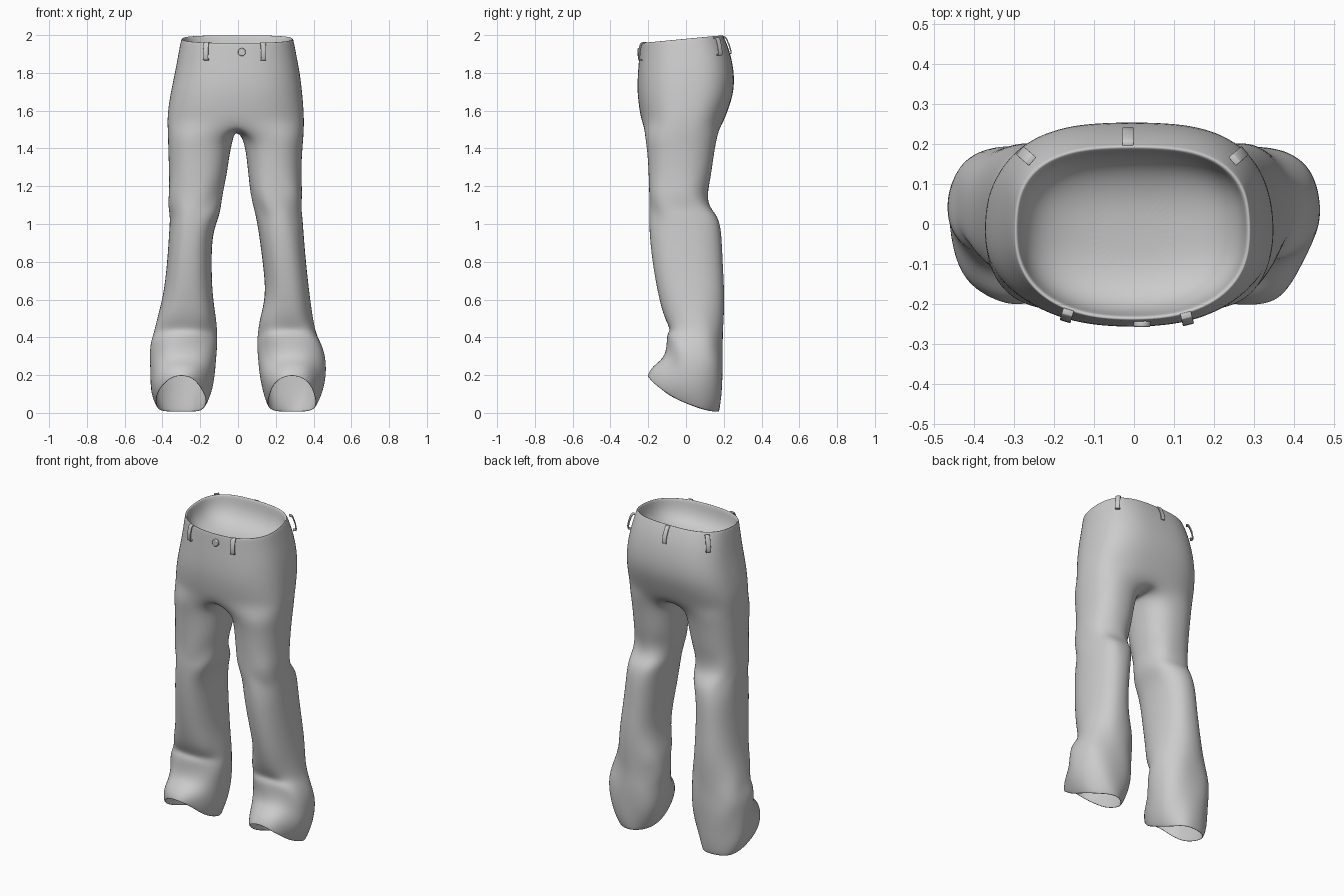
import bpy, bmesh, math
from mathutils import Vector

if "Cube" in bpy.data.objects:
    bpy.data.objects.remove(bpy.data.objects["Cube"])

N = 32          # points around the trunk
LEG = 24        # points around a leg (17 shared with the trunk + 7 on the inseam)

# trunk rings: z front, z back, half width, centre x, y front, y back
TRUNK = [
    (1.955, 1.997, .298, -.004, -.243, .198),
    (1.88, 1.92, .313, -.004, -.249, .232),
    (1.80, 1.81, .331, -.003, -.256, .256),
    (1.70, 1.70, .349, -.008, -.260, .256),
    (1.60, 1.60, .361, -.012, -.247, .222),
    (1.54, 1.53, .363, -.012, -.235, .195),
]
# leg rings: z front, y front, z back, y back, right inner/outer x, left inner/outer x
LEGS = [
    (1.46, -.218, 1.47, .168, .022, .348, .022, .372),
    (1.38, -.205, 1.38, .150, .042, .340, .042, .370),
    (1.25, -.198, 1.25, .133, .055, .335, .060, .365),
    (1.16, -.195, 1.16, .113, .065, .342, .080, .366),
    (1.09, -.195, 1.09, .122, .080, .334, .090, .372),
    (1.04, -.196, 1.04, .172, .095, .342, .100, .360),
    (.95, -.195, .95, .190, .110, .348, .135, .366),
    (.80, -.180, .80, .195, .130, .360, .140, .375),
    (.62, -.148, .62, .206, .150, .380, .135, .395),
    (.50, -.115, .48, .200, .112, .400, .112, .432),
    (.44, -.080, .40, .195, .104, .415, .108, .447),
    (.42, -.102, .33, .195, .098, .442, .108, .465),
    (.36, -.103, .26, .196, .104, .464, .114, .470),
    (.29, -.115, .16, .193, .112, .470, .122, .464),
    (.25, -.180, .07, .188, .132, .452, .136, .464),
    (.195, -.207, .003, .176, .155, .415, .165, .435),
]


def spow(v, p):
    return math.copysign(abs(v) ** p, v)


def trunk_ring(bm, row, scale=1.0, inset=0.0, drop=0.0):
    zf, zb, hx, cx, yf, yb = row
    cy, hy = (yf + yb) / 2, (yb - yf) / 2
    out = []
    for k in range(N):
        a = 2 * math.pi * k / N
        s, c = math.sin(a), -math.cos(a)
        p = 2 / (2.35 if c < 0 else 2.8)
        x = cx + (hx - inset) * scale * spow(s, p)
        y = cy + (hy - inset) * scale * spow(c, p)
        t = (1 - (y - cy) / hy) / 2
        out.append(bm.verts.new((x, y, zb + (zf - zb) * t - drop)))
    return out


def leg_ring(bm, row, side, inset=0.0, lift=0.0):
    zf, yf, zb, yb = row[:4]
    xi, xo = row[4:6] if side > 0 else row[6:8]
    cx, hx = (xi + xo) / 2, (xo - xi) / 2 - inset
    cy, hy = (yf + yb) / 2, (yb - yf) / 2 - inset
    fold = .007 if zf < .55 or 1.0 < zf < 1.2 else 0
    out = []
    for j in range(LEG):
        a = math.radians(-30 + 360 / LEG * j)
        s, c = math.sin(a), -math.cos(a)
        r = 1 + fold / hx * math.sin(3 * a + zf * 26 + side) * math.sin(2 * a)
        t = (1 - c) / 2
        z = zb + (zf - zb) * t ** (1 + 5 * max(0, zf - zb))
        out.append(bm.verts.new((side * (cx + hx * r * spow(s, .87)),
                                 cy + hy * r * spow(c, .87), z + lift)))
    return out


def bridge(bm, a, b):
    n = len(a)
    for i in range(n):
        bm.faces.new((a[i], a[(i + 1) % n], b[(i + 1) % n], b[i]))


def finish(bm, name):
    bmesh.ops.recalc_face_normals(bm, faces=bm.faces[:])
    for f in bm.faces:
        f.smooth = True
    me = bpy.data.meshes.new(name)
    bm.to_mesh(me)
    bm.free()
    ob = bpy.data.objects.new(name, me)
    bpy.context.collection.objects.link(ob)
    return ob


# trousers: trunk
bm = bmesh.new()
rings = [trunk_ring(bm, r) for r in TRUNK]
for a, b in zip(rings, rings[1:]):
    bridge(bm, a, b)

# rolled waist rim and the inner bowl closing the waist
prev = rings[0]
for scale, inset, drop in ((1, .003, -.003), (1, .011, -.002), (1, .015, .02), (.96, .015, .07),
                           (.82, .015, .12), (.55, .015, .15), (.25, .015, .16)):
    cur = trunk_ring(bm, TRUNK[0], scale, inset, drop)
    bridge(bm, prev, cur)
    prev = cur
bm.faces.new(prev)

# crotch seam shared by both legs, running from back to front
last = rings[-1]
front, back = last[0].co, last[N // 2].co
seam = []
for i in range(1, 8):
    a = math.pi * i / 8
    p = (front + back) / 2 + (back - front) / 2 * math.cos(a)
    seam.append(bm.verts.new((-.012, p.y, p.z - .05 * math.sin(a) ** .7)))

# legs, with the hem turned up inside
for side in (1, -1):
    prev = [last[(side * k) % N] for k in range(17)] + seam
    for row in LEGS:
        cur = leg_ring(bm, row, side)
        bridge(bm, prev, cur)
        prev = cur
    for i, inset, lift in ((15, .008, .002), (14, .014, 0), (13, .016, 0), (11, .02, 0), (9, .02, 0)):
        cur = leg_ring(bm, LEGS[i], side, inset, lift)
        bridge(bm, prev, cur)
        prev = cur
trousers = finish(bm, "trousers")
trousers.modifiers.new("smooth", "SUBSURF").levels = 2
trousers.modifiers["smooth"].render_levels = 2


# belt loops: a bowed strip, standing off the cloth between its stitched ends
def belt_loop(name, x, y, direction, z_top, spread):
    d = Vector((direction[0], direction[1], 0)).normalized()
    side = Vector((-d.y, d.x, 0))
    bm = bmesh.new()
    rows = []
    for t, off in ((0, -.006), (0, .007), (.12, .012), (.5, .016), (.88, .014), (1, .009), (1, -.006)):
        p = Vector((x, y, z_top - .09 * t)) + d * (off + spread * t)
        rows.append([bm.verts.new(p + side * w) for w in (-.014, .014)])
    for a, b in zip(rows, rows[1:]):
        bm.faces.new((a[0], a[1], b[1], b[0]))
    ob = finish(bm, name)
    m = ob.modifiers.new("thickness", "SOLIDIFY")
    m.thickness, m.offset = .007, 0
    b = ob.modifiers.new("soft_edge", "BEVEL")
    b.width, b.segments = .002, 2


belt_loop("belt_loop_front_left", -.165, -.219, (-.3, -1), 1.960, .010)
belt_loop("belt_loop_front_right", .130, -.227, (.25, -1), 1.958, .010)
belt_loop("belt_loop_side_left", -.258, .160, (-.75, .65), 1.985, .022)
belt_loop("belt_loop_side_right", .250, .160, (.75, .65), 1.985, .022)
belt_loop("belt_loop_back", -.015, .198, (0, 1), 1.992, .030)

# waist button
bpy.ops.mesh.primitive_cylinder_add(vertices=24, radius=.021, depth=.016,
                                    location=(.02, -.25, 1.91), rotation=(math.radians(90), 0, 0))
button = bpy.context.object
button.name = "button"
bev = button.modifiers.new("soft_edge", "BEVEL")
bev.width, bev.segments = .004, 2
bpy.ops.object.shade_smooth_by_angle()
